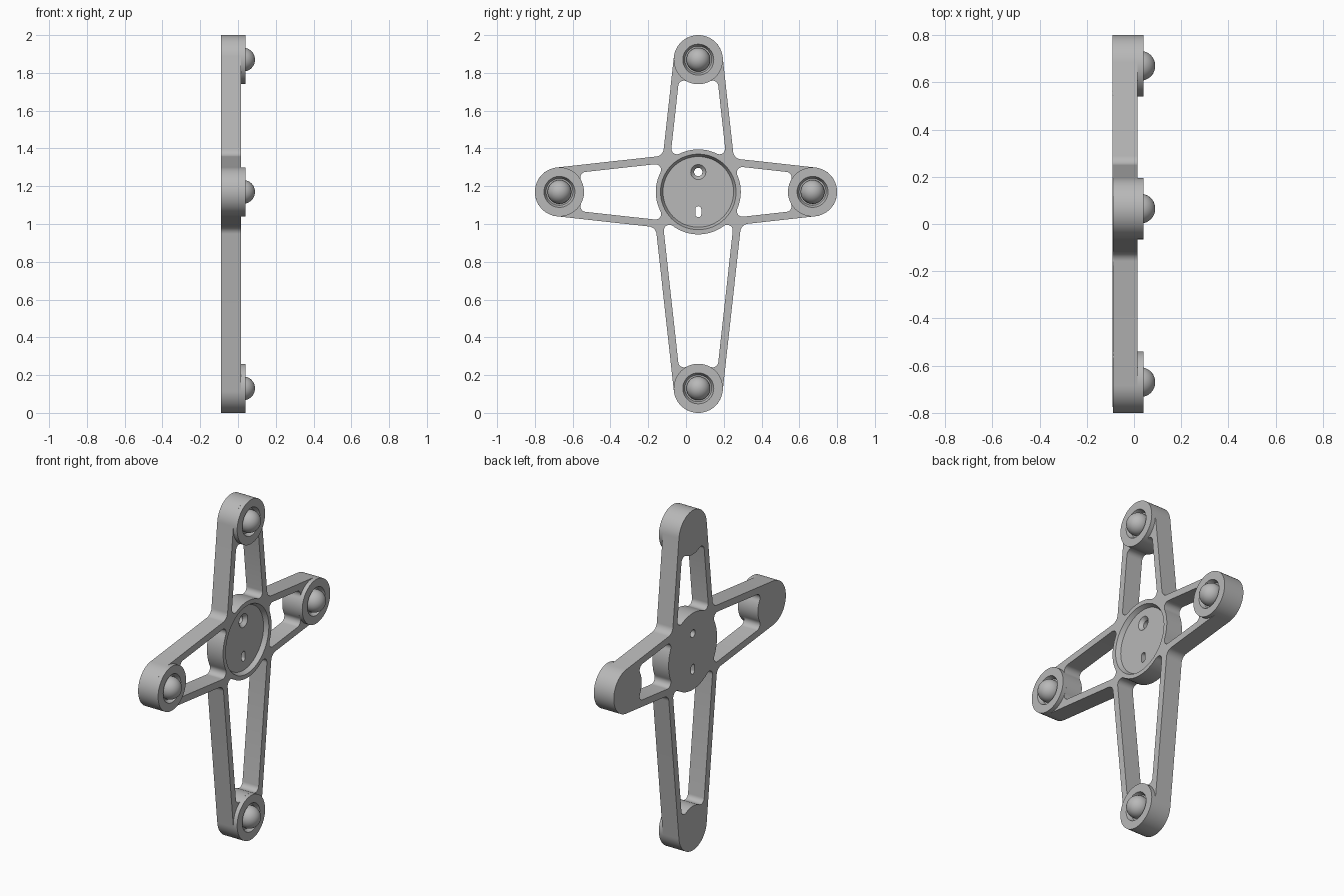
import bpy, bmesh
from math import sin, cos, pi, sqrt, atan2, radians, tan
from mathutils import Matrix, Vector

cube = bpy.data.objects.get("Cube")
if cube:
    bpy.data.objects.remove(cube)

HUB_Y, HUB_Z = 0.065, 1.17
BACK, FACE, PAD_FACE, FLOOR = -0.09, 0.015, 0.04, -0.01
HUB_R, PAD_R, BAR, FILLET = 0.225, 0.13, 0.04, 0.03
TAPER = radians(6.3)
ARMS = [0.605, 0.70, 0.735, 1.04]          # lengths, a quarter turn apart
PHI = pi / 2 - TAPER
# local x, y, z become world y, z, x
FRAME = Matrix(((0, 0, 1, 0), (1, 0, 0, HUB_Y), (0, 1, 0, HUB_Z), (0, 0, 0, 1)))

grey = bpy.data.materials.new("light grey")
grey.use_nodes = True
grey.diffuse_color = (0.48, 0.48, 0.48, 1)
grey.node_tree.nodes["Principled BSDF"].inputs["Base Color"].default_value = (0.48, 0.48, 0.48, 1)


def finish(name, bm):
    bmesh.ops.remove_doubles(bm, verts=bm.verts, dist=0.00005)
    bmesh.ops.recalc_face_normals(bm, faces=bm.faces)
    mesh = bpy.data.meshes.new(name)
    bm.to_mesh(mesh)
    bm.free()
    mesh.materials.append(grey)
    obj = bpy.data.objects.new(name, mesh)
    bpy.context.collection.objects.link(obj)
    obj.matrix_world = FRAME
    bpy.ops.object.select_all(action='DESELECT')
    obj.select_set(True)
    bpy.context.view_layer.objects.active = obj
    bpy.ops.object.shade_smooth_by_angle(angle=radians(30))
    return obj


def arc(c, r, a, b, n=10):
    return [Vector((c[0] + r * cos(a + (b - a) * i / n),
                    c[1] + r * sin(a + (b - a) * i / n))) for i in range(n + 1)]


def circle(c, r, n=64):
    return arc(c, r, 0, 2 * pi, n)[:-1]


def turned(points, angle):
    rot = Matrix.Rotation(angle, 2)
    return [rot @ p for p in points]


def plate(name, loops, low, high):
    """Flat plate from closed outlines; inner outlines become holes."""
    curve = bpy.data.curves.new(name, 'CURVE')
    curve.dimensions = '2D'
    curve.fill_mode = 'BOTH'
    curve.extrude = (high - low) / 2
    for loop in loops:
        spline = curve.splines.new('POLY')
        spline.points.add(len(loop) - 1)
        for point, p in zip(spline.points, loop):
            point.co = (p.x, p.y, 0, 1)
        spline.use_cyclic_u = True
    temp = bpy.data.objects.new(name + " outline", curve)
    bpy.context.collection.objects.link(temp)
    graph = bpy.context.evaluated_depsgraph_get()
    mesh = bpy.data.meshes.new_from_object(temp.evaluated_get(graph))
    bm = bmesh.new()
    bm.from_mesh(mesh)
    bmesh.ops.translate(bm, verts=bm.verts, vec=(0, 0, (low + high) / 2))
    bpy.data.objects.remove(temp)
    bpy.data.meshes.remove(mesh)
    return finish(name, bm)


def revolve(name, profile, centre):
    bm = bmesh.new()
    verts = [bm.verts.new((centre[0] + r, centre[1], h)) for r, h in profile]
    edges = [bm.edges.new(pair) for pair in zip(verts, verts[1:])]
    bmesh.ops.spin(bm, geom=verts + edges, cent=(*centre, 0), axis=(0, 0, 1),
                   angle=2 * pi, steps=64, use_duplicate=False)
    return finish(name, bm)


def rounded(a, p, b, r):
    """Arc that rounds the corner p between directions a and b."""
    a, b = a.normalized(), b.normalized()
    half = a.angle(b) / 2
    c = p + (a + b).normalized() * (r / sin(half))
    s = p + a * (r / tan(half)) - c
    e = p + b * (r / tan(half)) - c
    start, sweep = atan2(s.y, s.x), atan2(s.x * e.y - s.y * e.x, s.dot(e))
    return arc(c, r, start, start + sweep)


def line_meet(p, d, q, e):
    t = ((q - p).x * e.y - (q - p).y * e.x) / (d.x * e.y - d.y * e.x)
    return p + d * t


def outline():
    points = []
    for i, length in enumerate(ARMS):
        nxt = ARMS[(i + 1) % 4]
        pad = turned(arc((length, 0), PAD_R, -PHI, PHI, 32), i * pi / 2)
        p = pad[-1]
        q = turned(arc((nxt, 0), PAD_R, -PHI, PHI, 1), (i + 1) * pi / 2)[0]
        d, e = turned([Vector((-cos(TAPER), sin(TAPER)))], i * pi / 2)[0], \
            turned([Vector((-cos(TAPER), -sin(TAPER)))], (i + 1) * pi / 2)[0]
        corner = line_meet(p, d, q, e)
        points += pad + rounded(-d, corner, -e, 0.045)
    return points


def opening(length):
    """Window between the bars, ending on the hub and pad curves."""
    n, d = Vector((sin(TAPER), cos(TAPER))), Vector((cos(TAPER), -sin(TAPER)))
    off = length * sin(TAPER) + PAD_R - BAR - FILLET
    pad = Vector((length, 0))
    p = n * off + d * sqrt((HUB_R + FILLET) ** 2 - off ** 2)
    q = n * off + d * (length * cos(TAPER)
                       - sqrt((PAD_R + FILLET) ** 2 - (PAD_R - BAR - FILLET) ** 2))
    hub_a = atan2(p.y, p.x)
    pad_a = atan2(q.y, q.x - length)
    half = arc((0, 0), HUB_R, 0, hub_a, 12)
    half += arc(p, FILLET, hub_a + pi, PHI)
    half += arc(q, FILLET, PHI, pad_a - pi)
    half += arc(pad, PAD_R, pad_a, pi, 12)
    # drop repeated joints, then mirror across the arm axis
    clean = [half[0]] + [b for a, b in zip(half, half[1:]) if (b - a).length > 1e-4]
    return clean + [Vector((v.x, -v.y)) for v in reversed(clean[1:-1])]


# Frame with four windows and the hub recess
windows = [turned(opening(length), i * pi / 2) for i, length in enumerate(ARMS)]
plate("cross_frame", [outline()] + windows + [circle((0, 0), 0.2)], BACK, FACE)

# Hub floor with a countersunk hole and a slot
screw = (0, 0.105)
slot = arc((0, -0.092), 0.016, 0, pi) + arc((0, -0.118), 0.016, pi, 2 * pi)
plate("hub_floor_back", [circle((0, 0), 0.2), circle(screw, 0.022, 32), slot], BACK, -0.03)
plate("hub_floor_front", [circle((0, 0), 0.2), circle(screw, 0.04, 32), slot], -0.03, FLOOR)
revolve("screw_countersink", [(0.04, FLOOR), (0.022, -0.03)], screw)
revolve("hub_recess_wall", [(0.2, FACE), (0.187, FLOOR)], (0, 0))

# Raised pad and ball at the end of each arm
for i, (length, side) in enumerate(zip(ARMS, ("left", "top", "right", "bottom"))):
    name = {"left": "rear", "right": "front"}.get(side, side)
    c = turned([Vector((length, 0))], i * pi / 2)[0]
    revolve(name + "_pad", [(PAD_R, FACE - 0.005), (PAD_R, PAD_FACE), (0.082, PAD_FACE),
                            (0.071, FACE)], c)
    ball = [(0.063 * sin(a * pi / 24), 0.027 + 0.063 * cos(a * pi / 24)) for a in range(25)]
    revolve(name + "_ball", ball, c)
